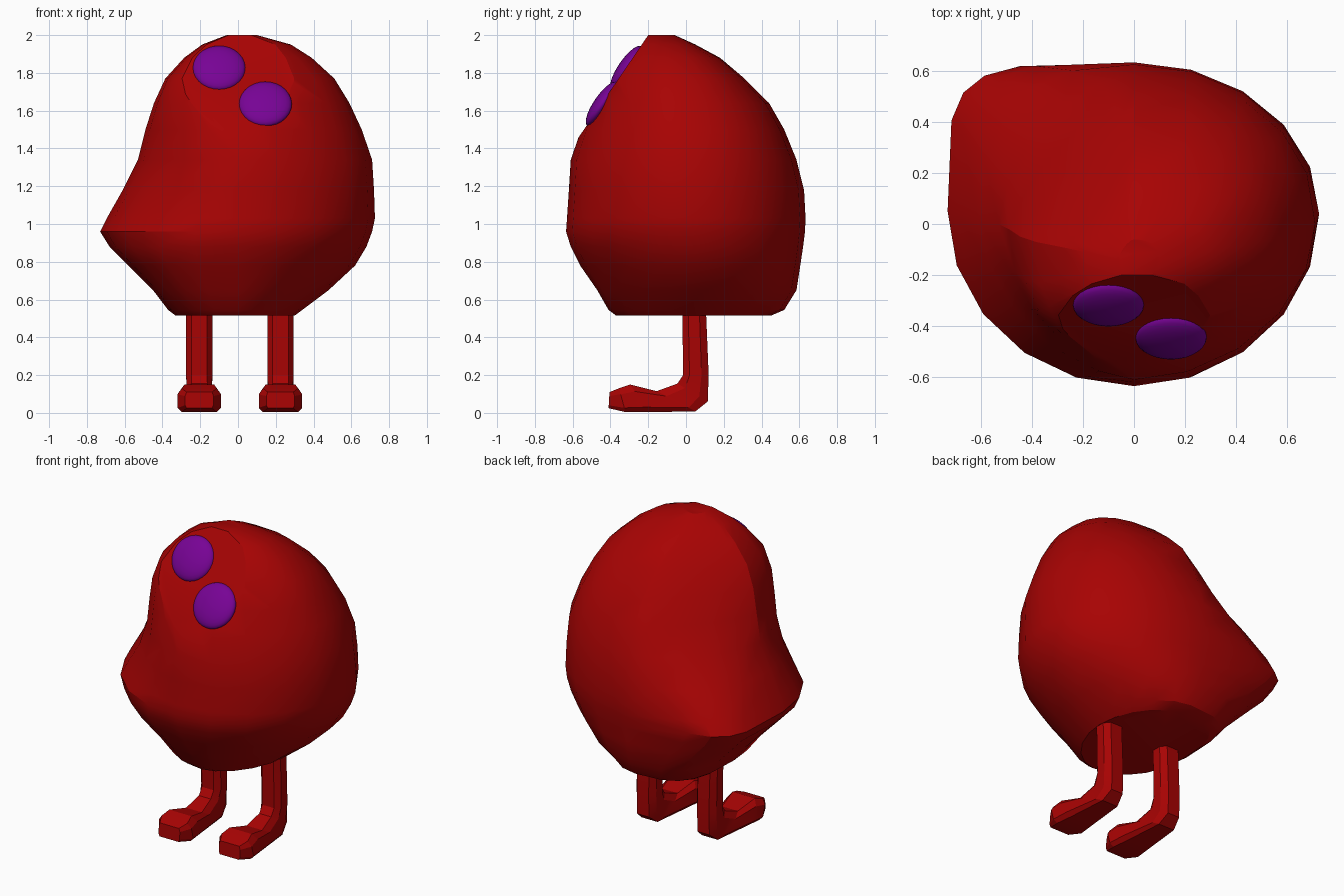
import bpy, bmesh, math
from mathutils import Vector, Matrix

if "Cube" in bpy.data.objects:
    bpy.data.objects.remove(bpy.data.objects["Cube"])


def material(name, color):
    m = bpy.data.materials.new(name)
    m.diffuse_color = (*color, 1)
    m.use_nodes = True
    m.node_tree.nodes["Principled BSDF"].inputs["Base Color"].default_value = m.diffuse_color
    return m


RED = material("deep red", (0.39, 0.001, 0.001))
PURPLE = material("purple", (0.185, 0.001, 0.30))


def finish(bm, name, mat, angle):
    bmesh.ops.recalc_face_normals(bm, faces=bm.faces)
    me = bpy.data.meshes.new(name)
    bm.to_mesh(me)
    bm.free()
    ob = bpy.data.objects.new(name, me)
    bpy.context.collection.objects.link(ob)
    me.materials.append(mat)
    bpy.ops.object.select_all(action='DESELECT')
    ob.select_set(True)
    bpy.context.view_layer.objects.active = ob
    bpy.ops.object.shade_smooth_by_angle(angle=math.radians(angle))
    return ob


def loft(bm, rings):
    """Skin closed rings of equal length and cap both ends."""
    loops = [[bm.verts.new(p) for p in r] for r in rings]
    n = len(loops[0])
    for a, b in zip(loops, loops[1:]):
        for i in range(n):
            j = (i + 1) % n
            bm.faces.new((a[i], a[j], b[j], b[i]))
    bm.faces.new(loops[0][::-1])
    bm.faces.new(loops[-1])


# body levels: z, left, right, front, back, centre y,
# then squareness of the back-left and front-left quarters
LEVELS = [
    (0.515, -0.33, 0.30, -0.37, 0.45, 0.04, 3.2, 2.2),
    (0.545, -0.37, 0.34, -0.41, 0.52, 0.04, 3.2, 2.2),
    (0.65, -0.45, 0.48, -0.47, 0.585, 0.04, 3.3, 2.3),
    (0.78, -0.58, 0.62, -0.56, 0.605, 0.05, 3.6, 2.3),
    (0.88, -0.68, 0.68, -0.61, 0.62, 0.05, 4.2, 2.2),
    (0.96, -0.73, 0.71, -0.635, 0.63, 0.05, 4.8, 2.0),
    (1.03, -0.695, 0.725, -0.63, 0.633, 0.04, 4.0, 1.9),
    (1.18, -0.61, 0.72, -0.62, 0.625, 0.02, 2.5, 1.7),
    (1.34, -0.53, 0.71, -0.61, 0.585, 0.0, 1.7, 1.75),
    (1.50, -0.49, 0.655, -0.555, 0.52, -0.02, 1.35, 2.0),
    (1.64, -0.445, 0.59, -0.50, 0.44, -0.05, 1.2, 2.4),
    (1.77, -0.385, 0.51, -0.44, 0.31, -0.07, 1.12, 2.8),
    (1.88, -0.285, 0.39, -0.36, 0.18, -0.09, 1.12, 2.9),
    (1.95, -0.19, 0.28, -0.30, 0.05, -0.11, 1.2, 2.8),
    (2.00, -0.06, 0.10, -0.23, -0.06, -0.14, 1.5, 2.4),
]
SIDES = 20


def body_ring(z, left, right, front, back, cy, kb, kf):
    up = min(1, max(0, (z - 1.1) / 0.4))
    top = min(1, max(0, (z - 1.6) / 0.25))
    low = min(1, max(0, (0.95 - z) / 0.25))
    pts = []
    for i in range(SIDES):
        a = 2 * math.pi * i / SIDES
        c, s = math.cos(a), math.sin(a)
        if c >= 0:
            k = 2 + 0.25 * up + 0.35 * top if s > 0 else 2 - 0.15 * up - 0.2 * low
        else:
            k = kb if s > 0 else kf
        x = abs(c) ** (2 / k) * (right if c >= 0 else left)
        y = cy + abs(s) ** (2 / k) * ((back if s > 0 else front) - cy)
        pts.append((x, y, z))
    return pts


# body with a lip along its left side
bm = bmesh.new()
loft(bm, [body_ring(*lv) for lv in LEVELS])

# flat sloping face patch sliced off the upper front
slope = Vector((0, -0.32, -0.47)).normalized()
normal = Vector((0, slope.z, -slope.y))
anchor = Vector((0, -0.2, 2.0))
geom = bm.verts[:] + bm.edges[:] + bm.faces[:]
cut = bmesh.ops.bisect_plane(bm, geom=geom, plane_co=anchor, plane_no=normal,
                             clear_outer=True)
edges = [e for e in cut['geom_cut'] if isinstance(e, bmesh.types.BMEdge)]
bmesh.ops.holes_fill(bm, edges=edges, sides=0)
finish(bm, "body", RED, 24)

# flattened eyes lying on the face patch
tilt = normal.to_track_quat('Z', 'Y').to_matrix().to_4x4()
for name, x, z in (("upper_eye", -0.10, 1.825), ("lower_eye", 0.145, 1.635)):
    y = anchor.y + (z - anchor.z) * slope.y / slope.z + 0.005
    bm = bmesh.new()
    bmesh.ops.create_uvsphere(
        bm, u_segments=28, v_segments=14, radius=1,
        matrix=Matrix.Translation((x, y, z)) @ tilt @ Matrix.Diagonal((0.14, 0.14, 0.045, 1)))
    finish(bm, name, PURPLE, 60)

# leg sections from hip to toe: outer (y, z), inner (y, z), half width, edge share
LEG = [
    ((0.105, 0.56), (-0.02, 0.56), 0.07, 0.6),
    ((0.12, 0.20), (-0.015, 0.20), 0.07, 0.6),
    ((0.115, 0.06), (-0.045, 0.155), 0.065, 0.65),
    ((0.05, 0.008), (-0.155, 0.115), 0.075, 0.75),
    ((-0.20, 0.004), (-0.295, 0.15), 0.105, 0.75),
    ((-0.32, 0.004), (-0.355, 0.13), 0.115, 0.8),
    ((-0.41, 0.025), (-0.405, 0.11), 0.075, 0.9),
]

for name, cx in (("left_leg", -0.205), ("right_leg", 0.225)):
    bm = bmesh.new()
    rings = []
    for (oy, oz), (iy, iz), w, e in LEG:
        lo = 0.28 if e < 0.7 else 0.18
        # eight-sided cross-section: width share, depth share
        section = [(-e, 0), (e, 0), (1, lo), (1, 0.75),
                   (e, 1), (-e, 1), (-1, 0.75), (-1, lo)]
        rings.append([(cx + u * w, oy + (iy - oy) * t, oz + (iz - oz) * t)
                      for u, t in section])
    loft(bm, rings)
    finish(bm, name, RED, 20)
